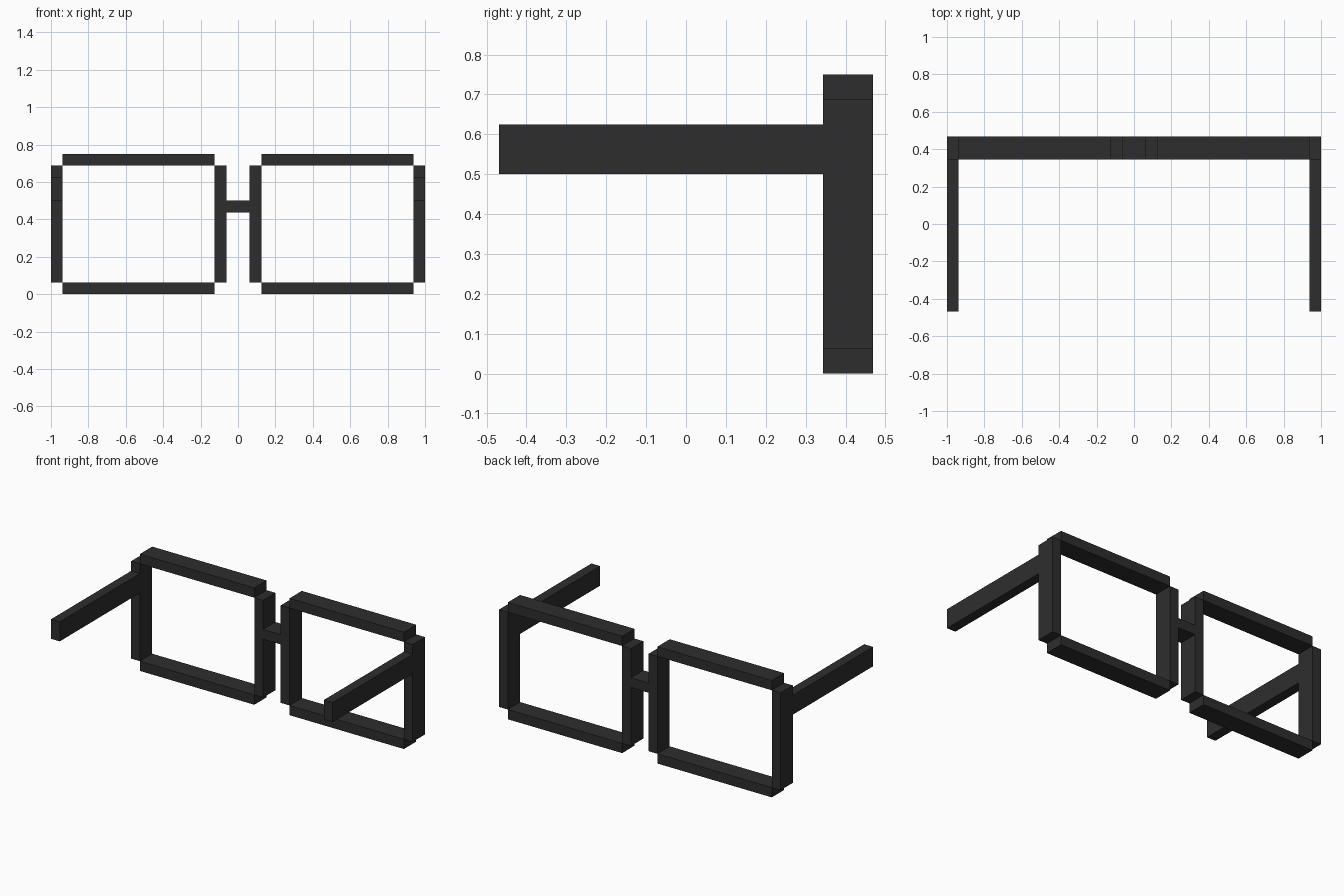
import bpy

cube = bpy.data.objects.get("Cube")
if cube:
    bpy.data.objects.remove(cube, do_unlink=True)

# Single charcoal material
CHARCOAL = (0.027, 0.027, 0.027, 1.0)
mat = bpy.data.materials.new("charcoal")
mat.use_nodes = True
mat.diffuse_color = CHARCOAL
bsdf = mat.node_tree.nodes["Principled BSDF"]
bsdf.inputs["Base Color"].default_value = CHARCOAL
bsdf.inputs["Roughness"].default_value = 0.8

U = 1 / 16              # bar thickness
BACK, FRONT = 7.5 * U, 5.5 * U   # depth range of the rims


def box(name, x, y, z):
    """Box spanning the (min, max) range on each axis."""
    spans = (x, y, z)
    bpy.ops.mesh.primitive_cube_add(size=1, location=[(a + b) / 2 for a, b in spans])
    ob = bpy.context.object
    ob.name = ob.data.name = name
    ob.scale = [b - a for a, b in spans]
    bpy.ops.object.transform_apply(location=False, rotation=False, scale=True)
    ob.data.materials.append(mat)
    return ob


rim_y = (FRONT, BACK)

# Rims and temple arms, mirrored to each side
for side, s in (("left", 1), ("right", -1)):
    def span(a, b):
        return tuple(sorted((s * a * U, s * b * U)))

    box(f"{side}_rim_top", span(2, 15), rim_y, (11 * U, 12 * U))
    box(f"{side}_rim_bottom", span(2, 15), rim_y, (0, U))
    box(f"{side}_rim_inner", span(1, 2), rim_y, (U, 11 * U))
    box(f"{side}_rim_outer", span(15, 16), rim_y, (U, 11 * U))
    box(f"{side}_temple_arm", span(15, 16), (-BACK, FRONT), (8 * U, 10 * U))

# Nose bridge
box("nose_bridge", (-U, U), rim_y, (7 * U, 8 * U))
